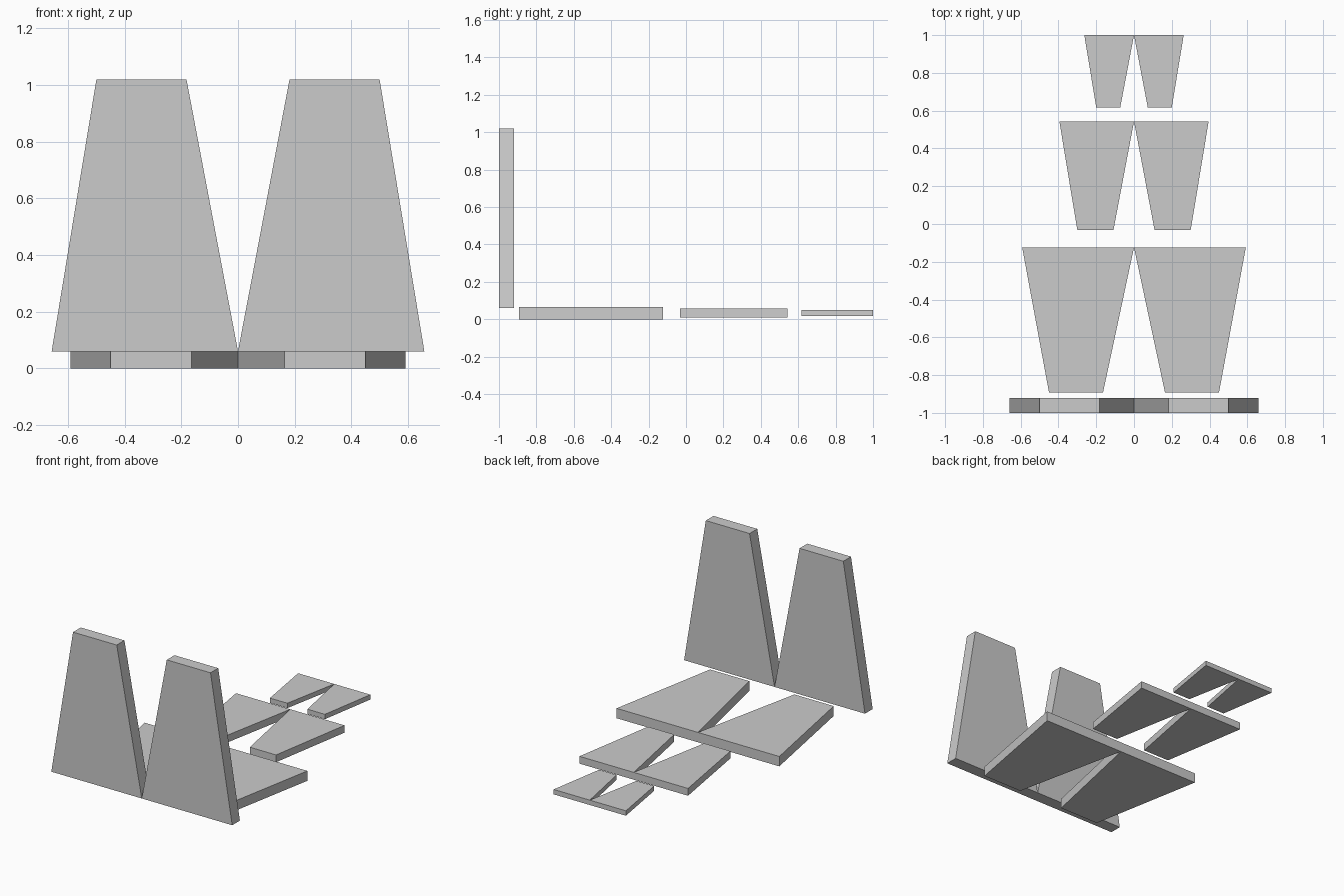
import bpy
import bmesh
from mathutils import Vector

if "Cube" in bpy.data.objects:
    bpy.data.objects.remove(bpy.data.objects["Cube"])


def tapered_slab(name, wide, inner, outer, wide_at, narrow_at, depth, upright, side):
    """Extrude a trapezoid whose wide edge starts at the centre line."""
    profile = [(0, wide_at), (wide, wide_at), (outer, narrow_at), (inner, narrow_at)]
    low, high = depth
    bm = bmesh.new()
    verts = [bm.verts.new((side * x, low, v) if upright else (side * x, v, low))
             for x, v in profile]
    face = bm.faces.new(verts)
    result = bmesh.ops.extrude_face_region(bm, geom=[face])
    moved = [g for g in result["geom"] if isinstance(g, bmesh.types.BMVert)]
    axis = Vector((0, 1, 0)) if upright else Vector((0, 0, 1))
    bmesh.ops.translate(bm, verts=moved, vec=axis * (high - low))
    bmesh.ops.recalc_face_normals(bm, faces=bm.faces)
    mesh = bpy.data.meshes.new(name)
    bm.to_mesh(mesh)
    bm.free()
    obj = bpy.data.objects.new(name, mesh)
    bpy.context.collection.objects.link(obj)
    return obj


# name, wide edge, narrow edge inner/outer x, wide and narrow positions, thickness span, upright
parts = [
    ("upright_panel", 0.658, 0.182, 0.5, 0.06, 1.02, (-1.0, -0.92), True),
    ("large_flat_panel", 0.592, 0.164, 0.45, -0.124, -0.892, (0.0, 0.065), False),
    ("medium_flat_panel", 0.395, 0.109, 0.3, 0.543, -0.033, (0.009, 0.057), False),
    ("small_flat_panel", 0.263, 0.073, 0.2, 1.0, 0.617, (0.017, 0.049), False),
]

# Each panel appears as a mirrored pair meeting at the centre line
for name, *shape in parts:
    for label, side in (("left", -1), ("right", 1)):
        tapered_slab(f"{name}_{label}", *shape, side)
